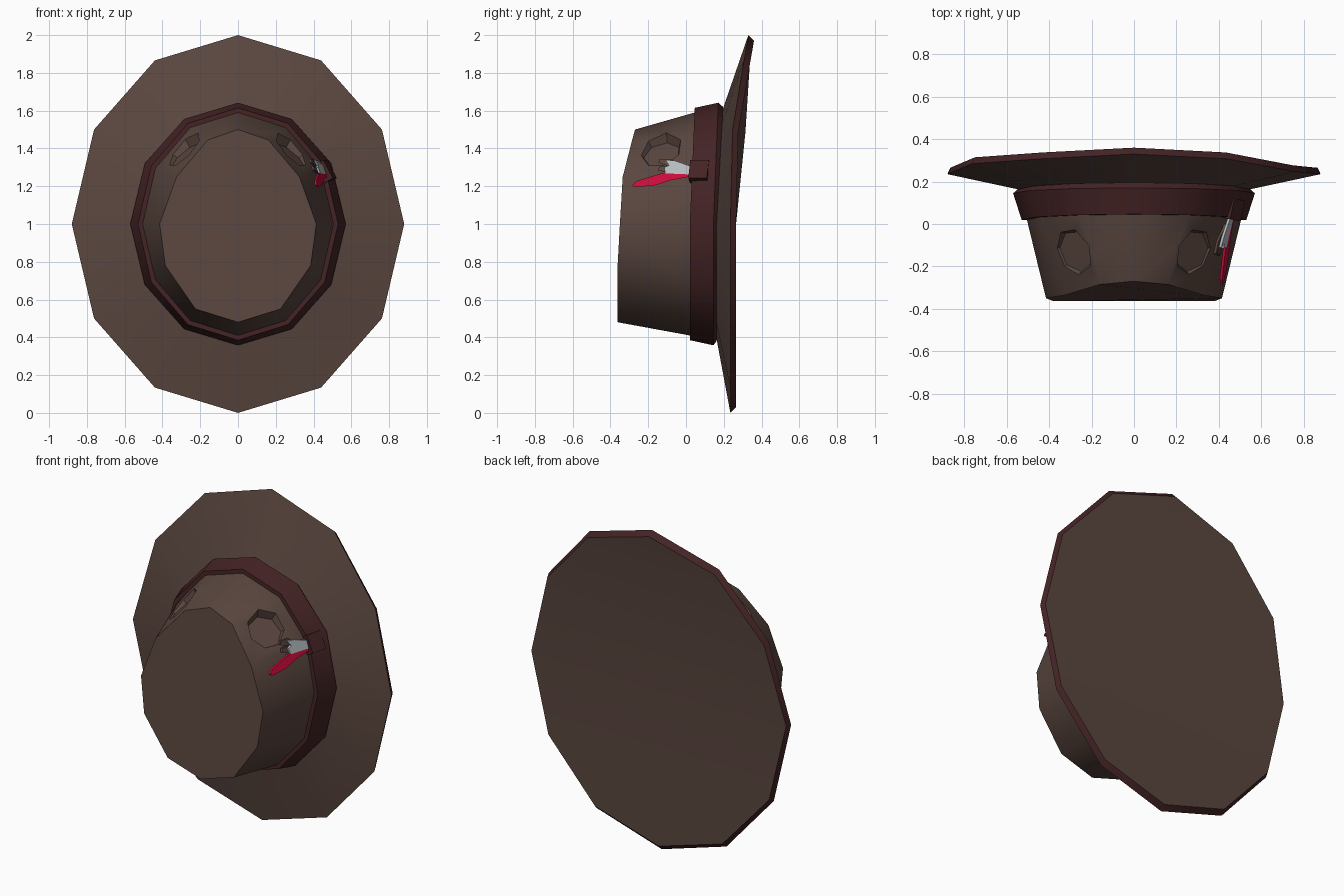
import bpy, bmesh, math
from mathutils import Vector

cube = bpy.data.objects.get("Cube")
if cube:
    bpy.data.objects.remove(cube)


def material(name, rgb):
    m = bpy.data.materials.new(name)
    m.use_nodes = True
    m.diffuse_color = (*rgb, 1)
    m.node_tree.nodes["Principled BSDF"].inputs["Base Color"].default_value = (*rgb, 1)
    return m


felt = material("brown felt", (0.103, 0.062, 0.050))
leather = material("dark red leather", (0.058, 0.017, 0.018))
crimson = material("crimson", (0.58, 0.004, 0.042))
pale = material("pale grey", (0.47, 0.50, 0.52))


def smooth(ob, angle):
    bpy.ops.object.select_all(action='DESELECT')
    ob.select_set(True)
    bpy.context.view_layer.objects.active = ob
    bpy.ops.object.shade_smooth_by_angle(angle=math.radians(angle))


def finish(name, bm, mats, angle=40):
    bmesh.ops.recalc_face_normals(bm, faces=bm.faces)
    me = bpy.data.meshes.new(name)
    bm.to_mesh(me)
    bm.free()
    ob = bpy.data.objects.new(name, me)
    bpy.context.collection.objects.link(ob)
    for m in mats:
        me.materials.append(m)
    smooth(ob, angle)
    return ob


def ellipse(rx, rz, y_rule):
    """Twelve points around the hat axis, starting at the top."""
    pts = []
    for i in range(12):
        a = i * math.pi / 6
        x, z = rx * math.sin(a), 1 + rz * math.cos(a)
        pts.append((x, y_rule(x, z), z))
    return pts


def loft(bm, rings, caps=True, closed=False):
    """Bridge rings of points; returns the list of side strips."""
    loops = [[bm.verts.new(p) for p in r] for r in rings]
    pairs = list(zip(loops, loops[1:]))
    if closed:
        pairs.append((loops[-1], loops[0]))
    strips = []
    for a, b in pairs:
        n = len(a)
        strips.append([bm.faces.new((a[i], a[(i + 1) % n], b[(i + 1) % n], b[i]))
                       for i in range(n)])
    if caps:
        bm.faces.new(loops[0])
        bm.faces.new(loops[-1])
    return strips


# The upper half of each ring bends back
def bend(base, slope):
    return lambda x, z: base + slope * max(0, z - 1)


front_y, back_y, join_y = bend(0.02, 0.043), bend(0.145, 0.04), bend(0.162, 0.055)


# Brim: bends back a little more on the right
def brim_y(x, z):
    y = 0.235 + 0.095 * max(0, z - 1) ** 1.9
    if 1.2 < z < 1.7:
        y += 0.024 if x < 0 else -0.014
    return y


outer = ellipse(0.88, 1.0, brim_y)
back = [(x * 0.985, y + 0.03, 1 + (z - 1) * 0.97) for x, y, z in outer]
bm = bmesh.new()
strips = loft(bm, [ellipse(0.54, 0.61, join_y), outer, back], caps=False)
for f in strips[1]:
    f.material_index = 1
# Back of the brim, in level strips that follow the bend
bm.verts.ensure_lookup_table()
rim = bm.verts[-12:]
bm.faces.new((rim[0], rim[1], rim[11]))
for i in range(1, 5):
    bm.faces.new((rim[i], rim[i + 1], rim[11 - i], rim[12 - i]))
bm.faces.new(rim[5:8])
finish("brim", bm, [felt, leather], 30)

# Hat band
bm = bmesh.new()
loft(bm, [ellipse(0.49, 0.575, front_y), ellipse(0.53, 0.615, front_y),
          ellipse(0.57, 0.642, back_y), ellipse(0.55, 0.62, join_y),
          ellipse(0.49, 0.575, join_y)], caps=False, closed=True)
finish("hat_band", bm, [leather])

# Crown: egg-shaped front cap flaring to the band
half = [(0, -0.27, 1.5), (0.16, -0.285, 1.445), (0.325, -0.335, 1.25),
        (0.415, -0.35, 1.0), (0.385, -0.362, 0.78), (0.225, -0.362, 0.55),
        (0, -0.362, 0.48)]
cap = half + [(-x, y, z) for x, y, z in half[5:0:-1]]
bm = bmesh.new()
loft(bm, [cap, ellipse(0.505, 0.59, front_y), ellipse(0.525, 0.60, back_y)])
crown = finish("crown", bm, [felt])

# Pinched dents on the upper sides, deep at the top and fading out below
for s in (1, -1):
    axis = Vector((s * 0.60, -0.24, 0.76)).normalized()
    spot = Vector((s * 0.29, -0.135, 1.39)) + axis * 0.067
    bpy.ops.mesh.primitive_cone_add(
        vertices=7, radius1=0.10, radius2=0.20, depth=0.2, location=spot,
        rotation=axis.to_track_quat('Z', 'Y').to_euler())
    cutter = bpy.context.object
    cutter.name = "dent_cutter"
    cutter.hide_render = True
    cutter.data.materials.append(felt)
    bpy.context.view_layer.objects.active = crown
    mod = crown.modifiers.new("dent", 'BOOLEAN')
    mod.operation = 'DIFFERENCE'
    mod.object = cutter
    bpy.ops.object.modifier_apply(modifier=mod.name)
    bpy.data.objects.remove(cutter)
smooth(crown, 40)


# Feathers: thin plates lying along the left side of the crown
def feather(name, outline, mat, offset=0):
    def side(y, z, t):
        return (0.460 + 0.22 * y - 0.35 * (z - 1.24) + offset + t, y, z)
    bm = bmesh.new()
    loft(bm, [[side(y, z, t) for y, z in outline] for t in (-0.006, 0.006)])
    finish(name, bm, [mat], 20)


feather("red_feather", [(-0.285, 1.207), (-0.26, 1.228), (-0.13, 1.268), (0.02, 1.275),
                        (0.02, 1.25), (-0.08, 1.232), (-0.17, 1.203), (-0.275, 1.196)],
        crimson, 0.003)
feather("pale_feather", [(0.03, 1.262), (-0.11, 1.268), (-0.115, 1.30), (-0.09, 1.31),
                         (-0.11, 1.34), (-0.06, 1.335), (0.03, 1.305)], pale, 0.005)
feather("brown_feather_upper", [(0, 1.29), (-0.08, 1.345), (-0.14, 1.345),
                                (-0.145, 1.325), (-0.09, 1.305)], felt, -0.012)
feather("brown_feather_lower", [(0, 1.265), (-0.09, 1.27), (-0.15, 1.285),
                                (-0.14, 1.305), (-0.07, 1.305)], felt, -0.012)

# Holder loop on the band
bpy.ops.mesh.primitive_cube_add(size=1, location=(0.46, 0.072, 1.275),
                                rotation=(0, math.radians(-28), math.radians(-12)))
holder = bpy.context.object
holder.name = "feather_holder"
holder.scale = (0.065, 0.10, 0.108)
holder.data.materials.append(leather)
